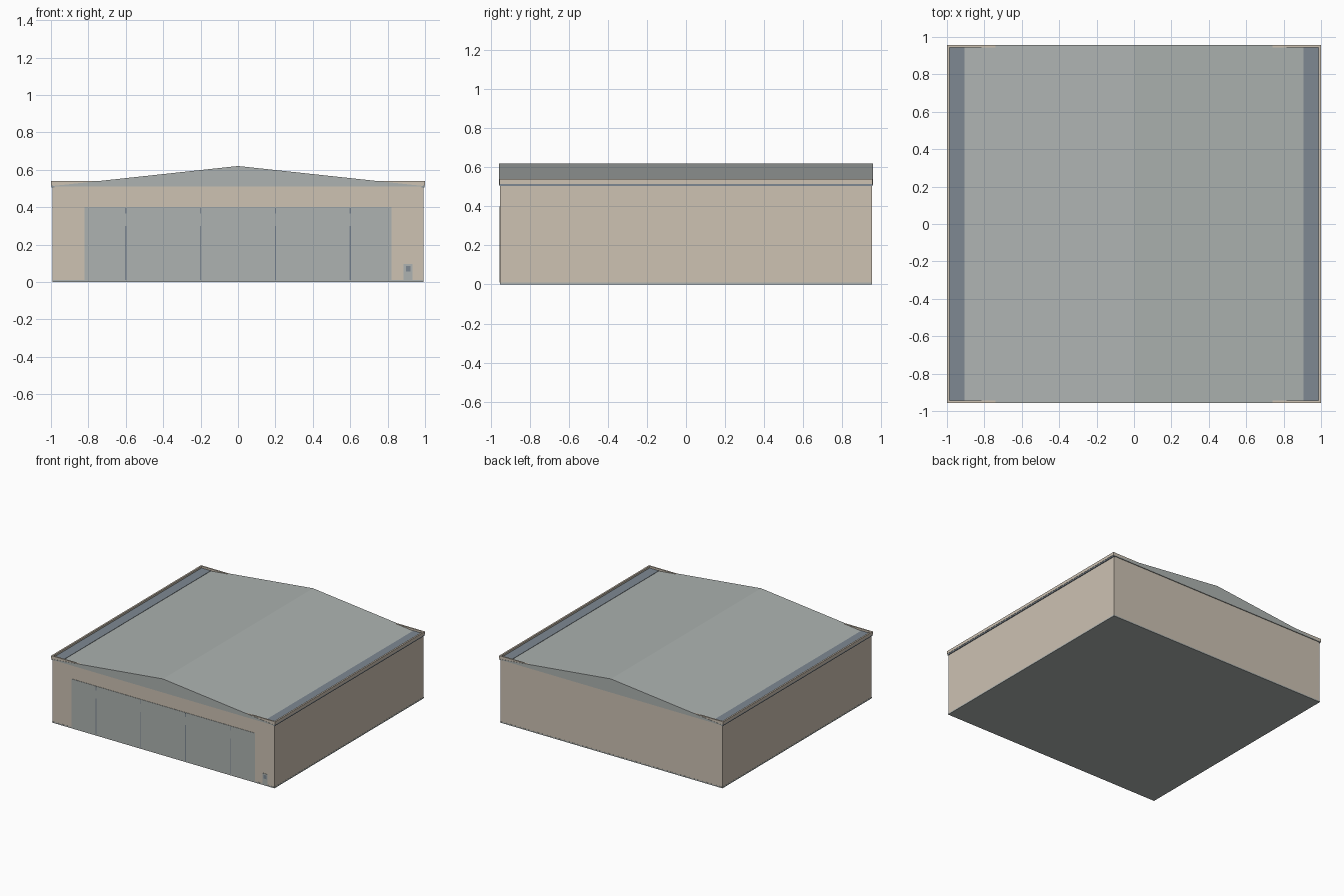
import bpy
import bmesh

cube = bpy.data.objects.get("Cube")
if cube:
    bpy.data.objects.remove(cube, do_unlink=True)


def material(name, rgb):
    mat = bpy.data.materials.new(name)
    mat.use_nodes = True
    color = (*rgb, 1)
    mat.diffuse_color = color
    mat.node_tree.nodes["Principled BSDF"].inputs["Base Color"].default_value = color
    return mat


BEIGE = material("beige_wall", (0.61, 0.54, 0.45))
GREY = material("light_grey_metal", (0.42, 0.45, 0.44))
SLATE = material("slate_trim", (0.21, 0.25, 0.29))


def prism(name, profile, y0, y1, mat):
    """Extrude an x-z outline from y0 to y1."""
    bm = bmesh.new()
    face = bm.faces.new([bm.verts.new((x, y0, z)) for x, z in profile])
    new = bmesh.ops.extrude_face_region(bm, geom=[face])["geom"]
    moved = [v for v in new if isinstance(v, bmesh.types.BMVert)]
    bmesh.ops.translate(bm, verts=moved, vec=(0, y1 - y0, 0))
    bmesh.ops.recalc_face_normals(bm, faces=bm.faces)
    mesh = bpy.data.meshes.new(name)
    bm.to_mesh(mesh)
    bm.free()
    mesh.materials.append(mat)
    obj = bpy.data.objects.new(name, mesh)
    bpy.context.collection.objects.link(obj)
    return obj


def box(name, x, y, z, mat):
    (x0, x1), (z0, z1) = x, z
    return prism(name, [(x0, z0), (x1, z0), (x1, z1), (x0, z1)], *y, mat)


W, D = 0.992, 0.952      # half width and depth of the walls
EAVE, TOP = 0.51, 0.54   # underside of the roof and top of the parapet

# Floor slab and walls
box("floor_slab", (-W - 0.001, W + 0.001), (-D - 0.001, D + 0.001), (0, 0.01), GREY)
box("walls", (-W, W), (-D, D), (0.01, EAVE), BEIGE)

# Shallow gabled roof
prism("roof", [(-W, EAVE), (W, EAVE), (W, 0.513), (0, 0.62), (-W, 0.513)],
      -D - 0.006, D + 0.006, GREY)

# Gutters, parapets and eave trim on both long sides
for side, s in (("right", -1), ("left", 1)):
    def span(a, b):
        return tuple(sorted((s * a, s * b)))

    box(side + "_gutter", span(0.905, 0.988), (-0.945, 0.945), (EAVE, 0.525), SLATE)
    box(side + "_parapet", span(0.987, 1), (-0.957, 0.957), (0.516, TOP), BEIGE)
    box(side + "_eave_trim", span(0.98, 0.998), (-0.955, 0.955), (0.505, 0.516), SLATE)
    # Short parapet returns at the corners
    for end, e in (("front", -1), ("back", 1)):
        y = tuple(sorted((e * 0.945, e * 0.956)))
        box(f"{side}_{end}_parapet_return", span(0.7, 0.99), y, (0.513, TOP), BEIGE)

# Large sliding door with panel joints, open across the window band
box("hangar_door", (-0.82, 0.82), (-D - 0.003, -D + 0.002), (0.01, 0.4), GREY)
for i, x in enumerate((-0.6, -0.2, 0.2, 0.6)):
    for part, z in (("lower", (0.01, 0.3)), ("upper", (0.365, 0.396))):
        box(f"{part}_door_joint_{i + 1}", (x - 0.003, x + 0.003),
            (-D - 0.004, -D), z, SLATE)

# Small side door with its window
box("side_door", (0.886, 0.932), (-D - 0.003, -D + 0.002), (0.01, 0.096), GREY)
box("side_door_window", (0.898, 0.922), (-D - 0.004, -D), (0.055, 0.086), SLATE)
